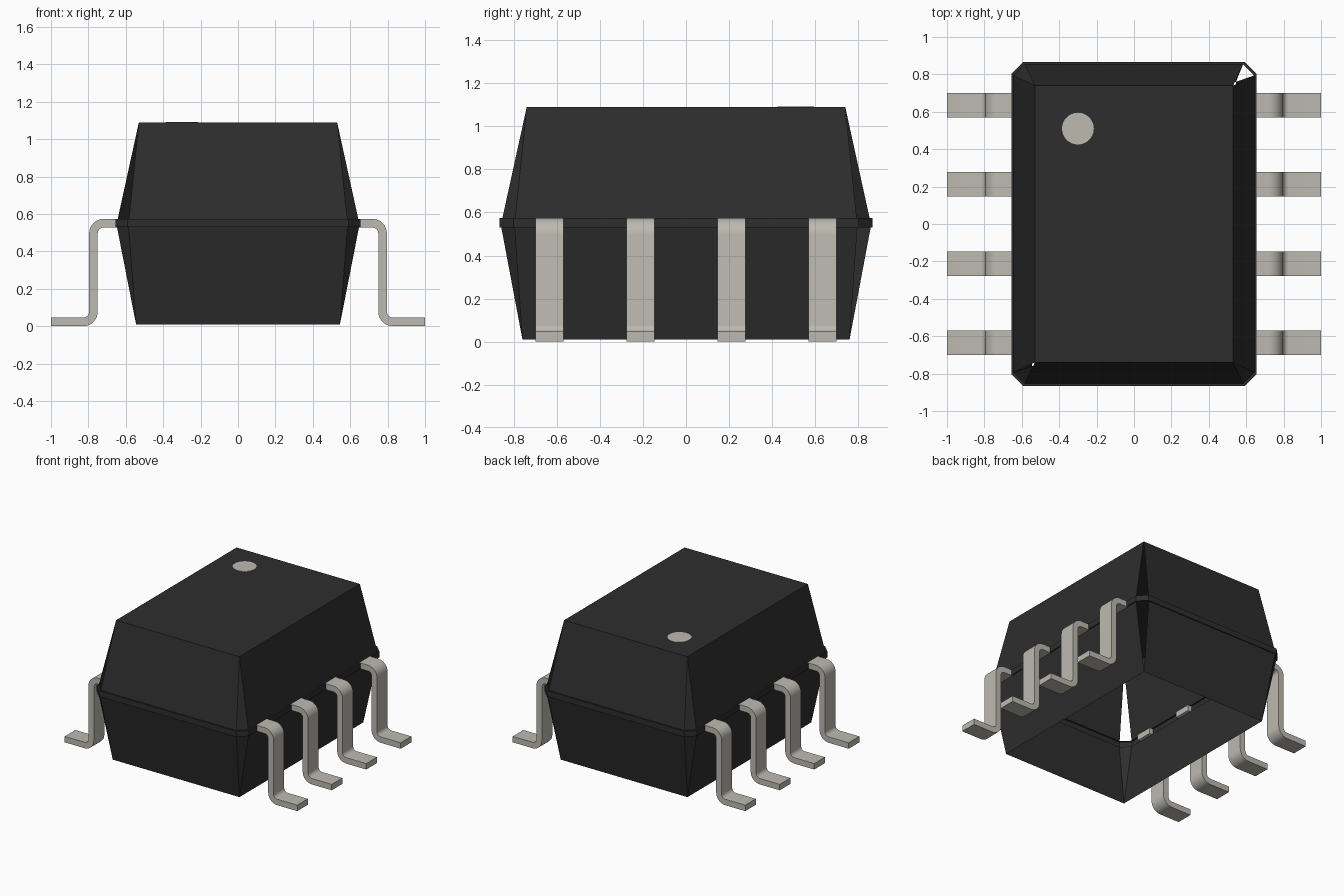
import bpy, bmesh, math
from mathutils import Vector

cube = bpy.data.objects.get("Cube")
if cube:
    bpy.data.objects.remove(cube, do_unlink=True)


def material(name, color):
    m = bpy.data.materials.new(name)
    m.use_nodes = True
    m.diffuse_color = (*color, 1)
    m.node_tree.nodes["Principled BSDF"].inputs["Base Color"].default_value = (*color, 1)
    return m


black = material("black plastic", (0.027, 0.027, 0.027))
metal = material("pale metal", (0.51, 0.49, 0.44))


def add_object(name, bm, mat):
    mesh = bpy.data.meshes.new(name)
    bm.to_mesh(mesh)
    bm.free()
    mesh.materials.append(mat)
    obj = bpy.data.objects.new(name, mesh)
    bpy.context.collection.objects.link(obj)
    return obj


# Corner signs, counterclockwise; each corner has two ring points (equal on a sharp corner)
CORNERS = [(1, 1), (-1, 1), (-1, -1), (1, -1)]


def ring(bm, hx, hy, z, cut):
    verts = []
    for sx, sy in CORNERS:
        if cut == 0:
            verts += [bm.verts.new((sx * hx, sy * hy, z))] * 2
        else:
            pair = [(sx * hx, sy * (hy - cut), z), (sx * (hx - cut), sy * hy, z)]
            if sx != sy:
                pair.reverse()
            verts += [bm.verts.new(p) for p in pair]
    return verts


def bridge(bm, low, high, skip=()):
    for i in range(8):
        if i % 2 == 0 and CORNERS[i // 2] in skip:
            continue
        j = (i + 1) % 8
        loop = list(dict.fromkeys([low[i], low[j], high[j], high[i]]))
        bm.faces.new(loop)


# Hollow housing: open underneath, with open corner facets
bm = bmesh.new()
base = ring(bm, 0.545, 0.76, 0.01, 0)
low_rim = ring(bm, 0.647, 0.858, 0.53, 0.062)
belt_low = ring(bm, 0.655, 0.866, 0.53, 0.064)
belt_high = ring(bm, 0.655, 0.866, 0.574, 0.064)
high_rim = ring(bm, 0.643, 0.853, 0.574, 0.06)
top = ring(bm, 0.53, 0.74, 1.09, 0)
bridge(bm, base, low_rim, skip=[(1, 1)])
bridge(bm, low_rim, belt_low)
bridge(bm, belt_low, belt_high)
bridge(bm, belt_high, high_rim)
bridge(bm, high_rim, top, skip=[(1, 1), (-1, -1)])
bm.faces.new(top[::2])
add_object("housing", bm, black)

# Round marker on the top
bm = bmesh.new()
bmesh.ops.create_cone(bm, cap_ends=True, segments=32, radius1=0.085, radius2=0.085, depth=0.004)
marker = add_object("corner_marker", bm, metal)
marker.location = (-0.30, 0.51, 1.091)


# Bent lead: a flat strip swept along a path with two rounded bends
def lead_path(radius=0.055, steps=8):
    leg, high, low = 0.773, 0.551, 0.023
    pts = [(Vector((0.622, high)), 0)]
    for k in range(steps + 1):
        a = math.pi / 2 * k / steps
        pts.append((Vector((leg - radius + radius * math.sin(a),
                            high - radius + radius * math.cos(a))), -a))
    for k in range(steps + 1):
        a = math.pi / 2 * (1 - k / steps)
        pts.append((Vector((leg + radius - radius * math.sin(a),
                            low + radius - radius * math.cos(a))), -a))
    pts.append((Vector((1.0, low)), 0))
    return pts


def make_lead(name, width=0.13, thick=0.046):
    bm = bmesh.new()
    sections = []
    for p, angle in lead_path():
        n = Vector((-math.sin(angle), math.cos(angle))) * thick / 2
        sections.append([bm.verts.new((p.x + s * n.x, t * width / 2, p.y + s * n.y))
                         for s, t in [(1, 1), (1, -1), (-1, -1), (-1, 1)]])
    for a, b in zip(sections, sections[1:]):
        for i in range(4):
            j = (i + 1) % 4
            bm.faces.new((a[i], a[j], b[j], b[i]))
    bm.faces.new(sections[0])
    bm.faces.new(sections[-1][::-1])
    bmesh.ops.recalc_face_normals(bm, faces=bm.faces)
    return add_object(name, bm, metal)


# Four leads on each long side
first = make_lead("lead_left_1")
bpy.ops.object.select_all(action='DESELECT')
first.select_set(True)
bpy.context.view_layer.objects.active = first
bpy.ops.object.shade_smooth_by_angle(angle=math.radians(35))
for side, turn in (("left", 0), ("right", math.pi)):
    for i in range(4):
        if side == "left" and i == 0:
            lead = first
        else:
            lead = first.copy()
            lead.name = f"lead_{side}_{i + 1}"
            bpy.context.collection.objects.link(lead)
        lead.location.y = (i - 1.5) * 0.4235
        lead.rotation_euler.z = turn
